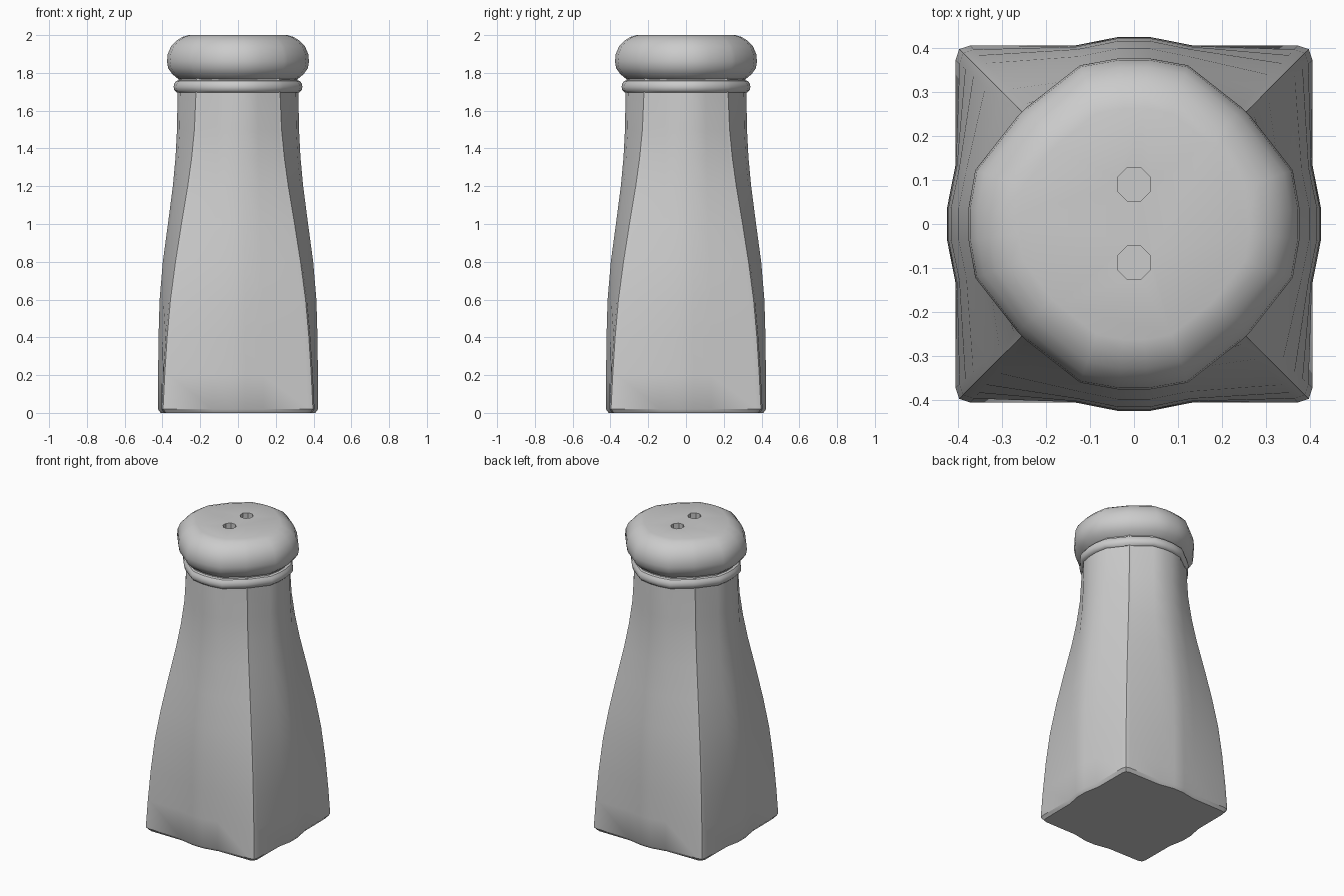
import bpy, bmesh, math

if "Cube" in bpy.data.objects:
    bpy.data.objects.remove(bpy.data.objects["Cube"])


def section(m, c, shoulder, bevel):
    """Ring of points: mid of each side at m, corners at c, four-way symmetric."""
    sx, sy = shoulder
    side = [(-(c - bevel), c), (-sx, sy), (-0.09 * m, m), (0.09 * m, m), (sx, sy), (c - bevel, c)]
    if bevel > 0.02:
        side.append((c - bevel * 0.25, c - bevel * 0.25))
    pts = []
    for k in range(4):
        for x, y in side:
            for _ in range(k):
                x, y = y, -x
            pts.append((x, y))
    return pts


def round_section(r):
    return section(r, r * 0.702, (r * 0.325, r * 0.958), 0.05 * r)


def loft(name, rows, cap_bottom=True, cap_top=True):
    """Skin (z, points) rows into one object."""
    bm = bmesh.new()
    rings = [[bm.verts.new((x, y, z)) for x, y in pts] for z, pts in rows]
    n = len(rings[0])
    for a, b in zip(rings, rings[1:]):
        for i in range(n):
            j = (i + 1) % n
            bm.faces.new((a[i], a[j], b[j], b[i]))
    if cap_bottom:
        bm.faces.new(rings[0])
    if cap_top:
        bm.faces.new(rings[-1])
    bmesh.ops.recalc_face_normals(bm, faces=bm.faces)
    me = bpy.data.meshes.new(name)
    bm.to_mesh(me)
    bm.free()
    ob = bpy.data.objects.new(name, me)
    bpy.context.collection.objects.link(ob)
    return ob


def smooth(ob):
    bpy.ops.object.select_all(action='DESELECT')
    ob.select_set(True)
    bpy.context.view_layer.objects.active = ob
    bpy.ops.object.shade_smooth_by_angle(angle=math.radians(35))


# Body: wavy square foot blending into a round neck (z, side, corner)
profile = [(0.0, 0.41, 0.39), (0.02, 0.424, 0.405), (0.2, 0.423, 0.396), (0.4, 0.421, 0.383),
           (0.6, 0.415, 0.365), (0.8, 0.398, 0.338), (1.0, 0.371, 0.306), (1.2, 0.345, 0.272),
           (1.35, 0.331, 0.251), (1.5, 0.323, 0.236), (1.69, 0.32, 0.228), (1.80, 0.312, 0.222)]
rows = []
for z, m, c in profile:
    t = min(1, max(0, (c - 0.228) / 0.177))
    shoulder = (0.105 + 0.03 * t, m * (0.957 - 0.002 * t))
    rows.append((z, section(m, c, shoulder, 0.021 + 0.012 * t)))
body = loft("body", rows)

# Neck ring: rounded bead
bead = [(1.695, 0.31), (1.697, 0.325), (1.708, 0.337), (1.725, 0.341),
        (1.742, 0.338), (1.757, 0.328), (1.763, 0.31)]
ring = loft("neck_ring", [(z, round_section(r)) for z, r in bead], False, False)

# Cap: bulging lid with flat top
lid = [(1.76, 0.30), (1.772, 0.322), (1.795, 0.349), (1.825, 0.37), (1.86, 0.376), (1.90, 0.372),
       (1.94, 0.355), (1.97, 0.327), (1.99, 0.295), (2.0, 0.262)]
cap = loft("cap", [(z, round_section(r)) for z, r in lid])

# Two octagonal pour holes cut in the cap
for y in (-0.088, 0.09):
    bpy.ops.mesh.primitive_cylinder_add(vertices=8, radius=0.041, depth=0.14,
                                        location=(0, y, 2.0), rotation=(0, 0, math.pi / 8))
    cutter = bpy.context.object
    cutter.name = "hole_cutter"
    cutter.hide_render = True
    mod = cap.modifiers.new("hole", 'BOOLEAN')
    mod.operation = 'DIFFERENCE'
    mod.solver = 'EXACT'
    mod.object = cutter
    bpy.context.view_layer.objects.active = cap
    bpy.ops.object.modifier_apply(modifier=mod.name)
    bpy.data.objects.remove(cutter)

for ob in (body, ring, cap):
    smooth(ob)
